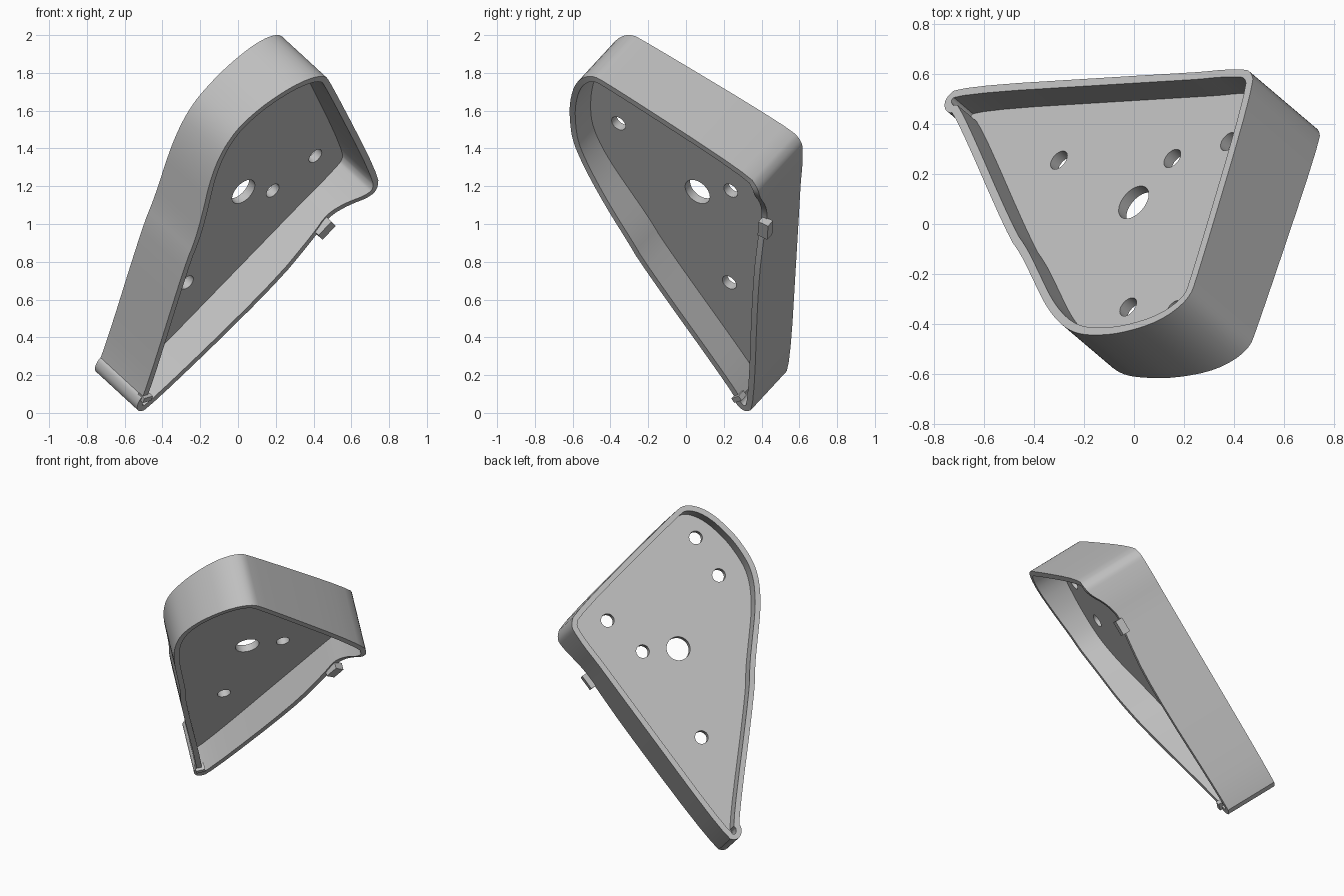
import bpy, bmesh, math
from mathutils import Vector, Matrix

cube = bpy.data.objects.get("Cube")
if cube:
    bpy.data.objects.remove(cube, do_unlink=True)

grey = bpy.data.materials.new("light_grey")
grey.use_nodes = True
grey.diffuse_color = (0.52, 0.52, 0.52, 1)
grey.node_tree.nodes["Principled BSDF"].inputs["Base Color"].default_value = (0.52, 0.52, 0.52, 1)

# Tilted frame: the tray is drawn flat, its depth runs along the third axis
depth_axis = Vector((0.624, -0.530, -0.574)).normalized()
across = Vector((0.647, 0.762, 0)).normalized()
along = depth_axis.cross(across)
TILT = Matrix((across, along, depth_axis)).transposed().to_4x4()

BACK = -0.858
PLATE_BACK, PLATE_FRONT = -0.735, -0.686
WALL = 0.035

# Outline: across, along, depth of the uneven front rim
OUTLINE = [
    (-.10, -.345, -.50), (-.035, -.325, -.50), (.409, .48, -.466),
    (.585, .80, -.50), (.64, .90, -.525), (.70, 1.0, -.49),
    (.745, 1.09, -.43), (.77, 1.15, -.42), (.735, 1.235, -.435),
    (0, 1.80, -.474), (-.09, 1.855, -.475), (-.23, 1.80, -.49),
    (-.37, 1.645, -.52), (-.455, 1.49, -.54), (-.49, 1.38, -.54),
    (-.495, 1.258, -.54), (-.475, 1.11, -.53), (-.43, .936, -.51),
    (-.385, .76, -.50), (-.363, .609, -.50), (-.125, -.235, -.50),
    (-.142, -.26, -.50), (-.137, -.31, -.50)]
HOLES = [(.065, .949, .077), (.299, .956, .043), (0, .362, .043),
         (-.268, 1.391, .043), (.497, 1.18, .043), (-.155, 1.649, .043)]


def rounded(points, rounds):
    """Cut the corners of a closed loop."""
    for _ in range(rounds):
        cut = []
        for i, p in enumerate(points):
            q = points[(i + 1) % len(points)]
            cut += [p.lerp(q, 0.25), p.lerp(q, 0.75)]
        points = cut
    return points


def inset(points, distance):
    """Move a counter-clockwise loop inward."""
    moved = []
    for i, p in enumerate(points):
        t1 = (p - points[i - 1]).xy.normalized()
        t2 = (points[(i + 1) % len(points)] - p).xy.normalized()
        t = (t1 + t2).normalized()
        d = distance / max(t.dot(t1), 0.5)
        moved.append(Vector((p.x - t.y * d, p.y + t.x * d, p.z)))
    return moved


def finish(obj, smooth=True):
    obj.data.materials.clear()
    obj.data.materials.append(grey)
    bpy.ops.object.select_all(action='DESELECT')
    obj.select_set(True)
    bpy.context.view_layer.objects.active = obj
    if smooth:
        bpy.ops.object.shade_smooth_by_angle(angle=math.radians(32))


def mesh_object(name, bm):
    bmesh.ops.recalc_face_normals(bm, faces=bm.faces)
    mesh = bpy.data.meshes.new(name)
    bm.to_mesh(mesh)
    bm.free()
    obj = bpy.data.objects.new(name, mesh)
    bpy.context.collection.objects.link(obj)
    obj.matrix_world = TILT
    return obj


# Side wall: closed ring between outer and inner loops
outer = rounded([Vector(p) for p in OUTLINE], 2)
inner = inset(outer, WALL)
bm = bmesh.new()
flat = lambda loop: [Vector((p.x, p.y, BACK)) for p in loop]
rings = [[bm.verts.new(p) for p in loop] for loop in (flat(outer), outer, inner, flat(inner))]
for r in range(4):
    low, high = rings[r], rings[(r + 1) % 4]
    for i in range(len(low)):
        j = (i + 1) % len(low)
        bm.faces.new((low[i], low[j], high[j], high[i]))
finish(mesh_object("side_wall", bm))

# Inner plate: filled curve with round holes
curve = bpy.data.curves.new("inner_plate", 'CURVE')
curve.dimensions = '2D'
curve.fill_mode = 'BOTH'
curve.extrude = (PLATE_FRONT - PLATE_BACK) / 2


def add_loop(points):
    spline = curve.splines.new('POLY')
    spline.points.add(len(points) - 1)
    for sp, p in zip(spline.points, points):
        sp.co = (p[0], p[1], 0, 1)
    spline.use_cyclic_u = True


add_loop(inset(outer, WALL / 2))
for cx, cy, r in HOLES:
    angles = [math.tau * i / 40 for i in range(40)]
    add_loop([(cx + r * math.cos(t), cy + r * math.sin(t)) for t in angles])
plate = bpy.data.objects.new("inner_plate", curve)
bpy.context.collection.objects.link(plate)
plate.matrix_world = TILT @ Matrix.Translation((0, 0, (PLATE_FRONT + PLATE_BACK) / 2))
bpy.ops.object.select_all(action='DESELECT')
plate.select_set(True)
bpy.context.view_layer.objects.active = plate
bpy.ops.object.convert(target='MESH')
finish(bpy.context.view_layer.objects.active)


# Small tabs on the front rim
def tab(name, centre, size, angle):
    bm = bmesh.new()
    bmesh.ops.create_cube(bm, size=1, matrix=Matrix.Translation(centre)
                          @ Matrix.Rotation(angle, 4, 'Z') @ Matrix.Diagonal((*size, 1)))
    finish(mesh_object(name, bm), smooth=False)


tab("edge_tab", (.615, .845, -.50), (.10, .06, .05), math.atan2(1.4, .77))
tab("corner_tab", (-.105, -.25, -.505), (.06, .03, .05), math.radians(15))
